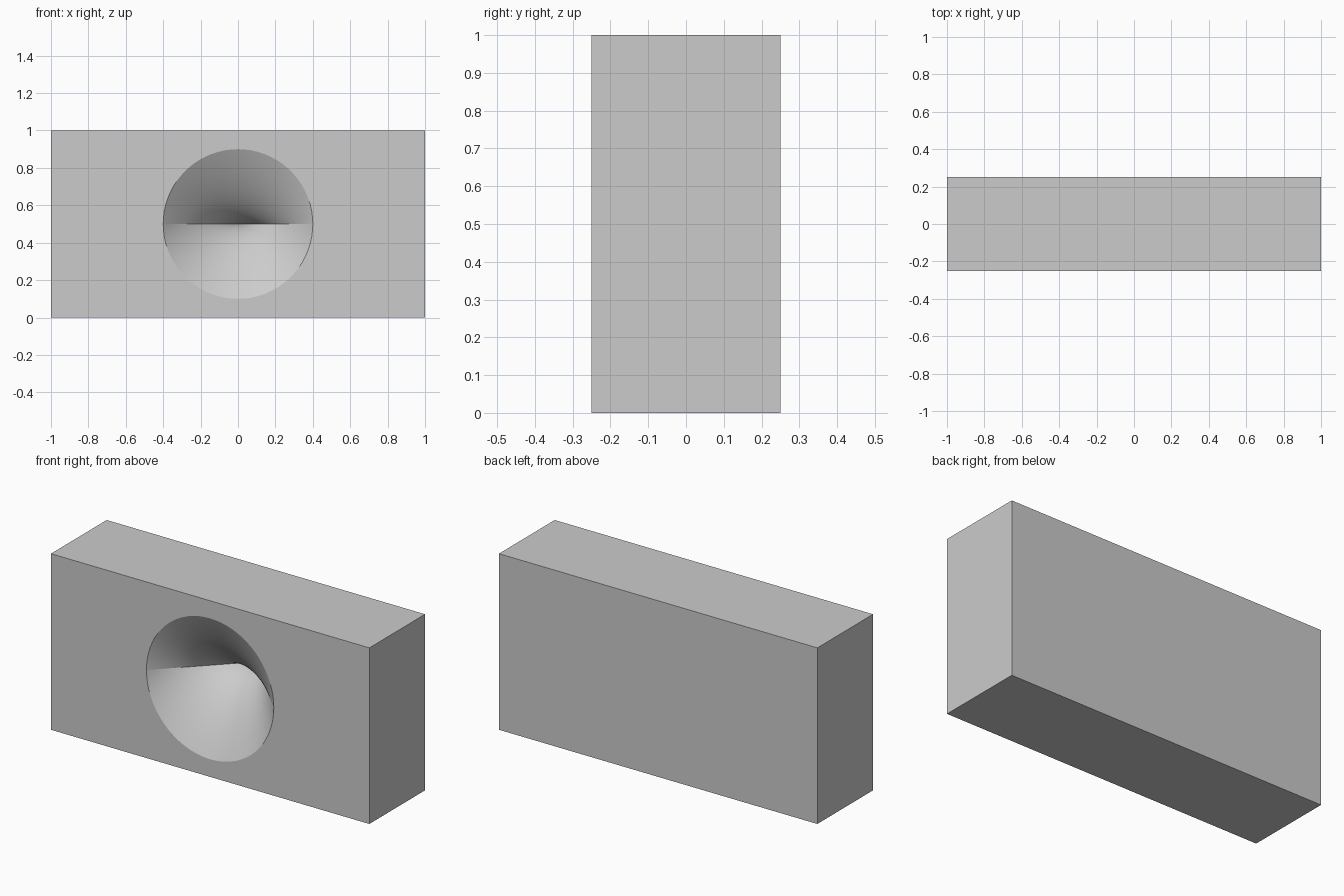
import bpy
import bmesh
from math import sin, cos, pi

old = bpy.data.objects.get("Cube")
if old:
    bpy.data.objects.remove(old, do_unlink=True)

HALF_W, HALF_D, HALF_H = 1.0, 0.25, 0.5   # block half sizes
R = 0.4                                   # recess radius and depth
N = 36                                    # steps around and into the recess

bm = bmesh.new()


def add_face(points, k, smooth=False):
    """Add a face; k = -1 turns it half a turn about the y axis."""
    verts = [bm.verts.new((k * x, y, HALF_H + k * z)) for x, y, z in points]
    face = bm.faces.new(verts)
    face.smooth = smooth


def arc(t):
    return (R * cos(pi * t), -HALF_D, R * sin(pi * t))


def recess(t, s):
    """Ruled surface from the half-circle rim to a line running to the tip."""
    rim = arc(t)
    line = (R * (1 - t), -HALF_D + R * t, 0)
    return tuple(a + (b - a) * s for a, b in zip(rim, line))


for k in (1, -1):
    # Front plate around half of the round opening
    outer = [(-HALF_W, -HALF_D, 0), (-HALF_W, -HALF_D, HALF_H),
             (HALF_W, -HALF_D, HALF_H), (HALF_W, -HALF_D, 0)]
    add_face(outer + [arc(i / N) for i in range(N + 1)], k)
    # Top or bottom
    add_face([(-HALF_W, -HALF_D, HALF_H), (HALF_W, -HALF_D, HALF_H),
              (HALF_W, HALF_D, HALF_H), (-HALF_W, HALF_D, HALF_H)], k)
    # Side
    add_face([(HALF_W, -HALF_D, -HALF_H), (HALF_W, HALF_D, -HALF_H),
              (HALF_W, HALF_D, HALF_H), (HALF_W, -HALF_D, HALF_H),
              (HALF_W, -HALF_D, 0)], k)
    # Half of the twisted recess
    for i in range(N):
        for j in range(N):
            quad = [(i, j), (i + 1, j), (i + 1, j + 1), (i, j + 1)]
            if i == 0:
                quad = quad[:3]
            add_face([recess(a / N, b / N) for a, b in quad], k, True)

# Back
add_face([(-HALF_W, HALF_D, -HALF_H), (HALF_W, HALF_D, -HALF_H),
          (HALF_W, HALF_D, HALF_H), (-HALF_W, HALF_D, HALF_H)], 1)

bmesh.ops.remove_doubles(bm, verts=bm.verts[:], dist=1e-5)
bmesh.ops.recalc_face_normals(bm, faces=bm.faces[:])

# Keep the rim and the crease between the two recess halves sharp
for e in bm.edges:
    on_crease = all(abs(v.co.z - HALF_H) < 1e-5 for v in e.verts)
    if on_crease or not all(f.smooth for f in e.link_faces):
        e.smooth = False

mesh = bpy.data.meshes.new("recessed_block")
bm.to_mesh(mesh)
bm.free()
block = bpy.data.objects.new("recessed_block", mesh)
bpy.context.collection.objects.link(block)

# Plain grey
grey = bpy.data.materials.new("plain_grey")
grey.use_nodes = True
colour = (0.6, 0.6, 0.6, 1)
grey.diffuse_color = colour
grey.node_tree.nodes["Principled BSDF"].inputs["Base Color"].default_value = colour
mesh.materials.append(grey)
